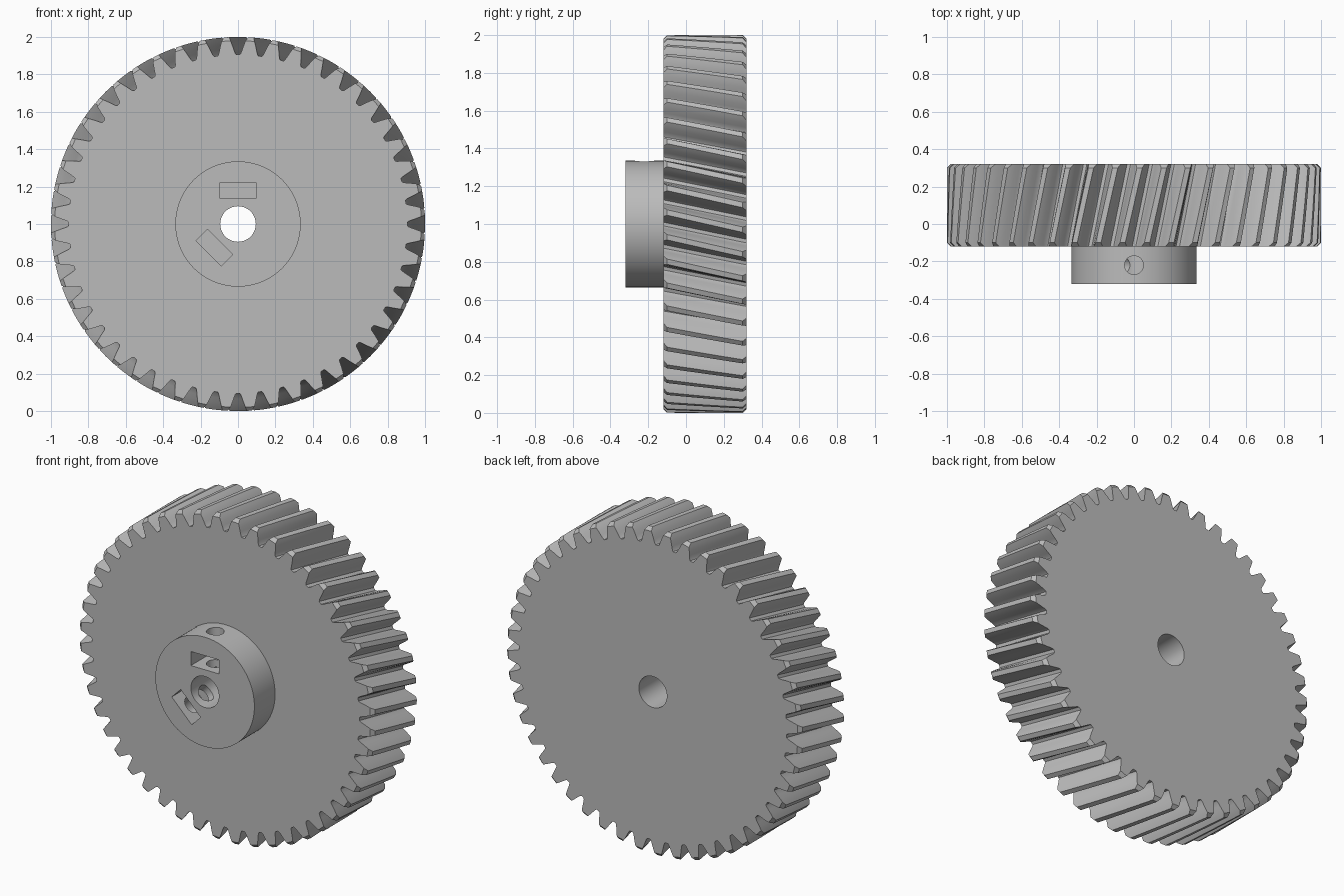
import bpy, bmesh
from math import sin, cos, pi, radians
from mathutils import Matrix, Vector

if "Cube" in bpy.data.objects:
    bpy.data.objects.remove(bpy.data.objects["Cube"])

TEETH = 48
FRONT, BACK = -0.12, 0.32
TWIST = 0.1
CENTRE = Vector((0, 0, 1))
# tooth half width, as a fraction of the pitch, at each radius
FLANK = [(0.905, 0.42), (0.915, 0.36), (0.935, 0.31), (0.96, 0.245), (0.982, 0.18), (1.0, 0.11)]

grey = bpy.data.materials.new("plain_grey")
grey.use_nodes = True
grey.diffuse_color = (0.5, 0.5, 0.5, 1)
grey.node_tree.nodes["Principled BSDF"].inputs["Base Color"].default_value = (0.5, 0.5, 0.5, 1)


def half_width(r):
    for (r0, w0), (r1, w1) in zip(FLANK, FLANK[1:]):
        if r <= r1:
            return w0 + (w1 - w0) * (r - r0) / (r1 - r0)
    return FLANK[-1][1]


def finish(bm, name):
    bmesh.ops.recalc_face_normals(bm, faces=bm.faces)
    mesh = bpy.data.meshes.new(name)
    bm.to_mesh(mesh)
    bm.free()
    mesh.materials.append(grey)
    obj = bpy.data.objects.new(name, mesh)
    bpy.context.collection.objects.link(obj)
    return obj


def cylinder(name, radius, start, end, segments=96):
    start, end = Vector(start), Vector(end)
    axis = end - start
    turn = axis.to_track_quat('Z', 'Y').to_matrix().to_4x4()
    bm = bmesh.new()
    bmesh.ops.create_cone(bm, cap_ends=True, segments=segments, radius1=radius, radius2=radius,
                          depth=axis.length, matrix=Matrix.Translation((start + end) / 2) @ turn)
    return finish(bm, name)


def box(name, size, matrix):
    bm = bmesh.new()
    bmesh.ops.create_cube(bm, size=1, matrix=matrix @ Matrix.Diagonal((*size, 1)))
    return finish(bm, name)


def combine(target, tool, operation):
    mod = target.modifiers.new(tool.name, 'BOOLEAN')
    mod.operation, mod.object, mod.solver = operation, tool, 'EXACT'
    bpy.context.view_layer.objects.active = target
    bpy.ops.object.modifier_apply(modifier=mod.name)
    bpy.data.objects.remove(tool)


# Helical toothed wheel, with the tooth tips chamfered at both ends
def toothed_ring(bm, y, tip):
    pitch = 2 * pi / TEETH
    turn = TWIST * (y - FRONT) / (BACK - FRONT)
    root = FLANK[0][0]
    radii = [root + (tip - root) * (r - root) / (1 - root) for r, w in FLANK]
    side = [(-half_width(r), r) for r in radii]
    tooth = side + [(-w, r) for w, r in reversed(side)]
    ring = []
    for i in range(TEETH):
        for w, r in tooth:
            a = (i + 0.5 + w) * pitch + turn
            ring.append(bm.verts.new((r * sin(a), y, 1 + r * cos(a))))
    return ring


bm = bmesh.new()
inner = [FRONT + 0.02 + (BACK - FRONT - 0.04) * i / 6 for i in range(7)]
rings = [toothed_ring(bm, FRONT, 0.98)]
rings += [toothed_ring(bm, y, 1.0) for y in inner]
rings.append(toothed_ring(bm, BACK, 0.98))
for a, b in zip(rings, rings[1:]):
    for i in range(len(a)):
        j = (i + 1) % len(a)
        bm.faces.new((a[i], a[j], b[j], b[i]))
bm.faces.new(rings[0])
bm.faces.new(rings[-1])
gear = finish(bm, "helical_gear")

# Hub on the front, and the bore through both
combine(gear, cylinder("hub", 0.335, (0, -0.32, 1), (0, -0.08, 1)), 'UNION')
combine(gear, cylinder("bore", 0.095, (0, -0.5, 1), (0, 0.5, 1), 64), 'DIFFERENCE')

# Two set-screw holes, each crossed by a nut slot open at the front
for angle in (0, 225):
    spin = Matrix.Translation(CENTRE) @ Matrix.Rotation(radians(angle), 4, 'Y')
    hole = cylinder("screw_hole", 0.05, spin @ Vector((0, -0.22, 0)),
                    spin @ Vector((0, -0.22, 0.5)), 32)
    combine(gear, hole, 'DIFFERENCE')
    slot = box("nut_slot", (0.19, 0.3, 0.086), spin @ Matrix.Translation((0, -0.275, 0.179)))
    combine(gear, slot, 'DIFFERENCE')

# Smooth curved walls, keep hard edges sharp
bpy.ops.object.select_all(action='DESELECT')
gear.select_set(True)
bpy.context.view_layer.objects.active = gear
bpy.ops.object.shade_smooth_by_angle(angle=radians(25))
